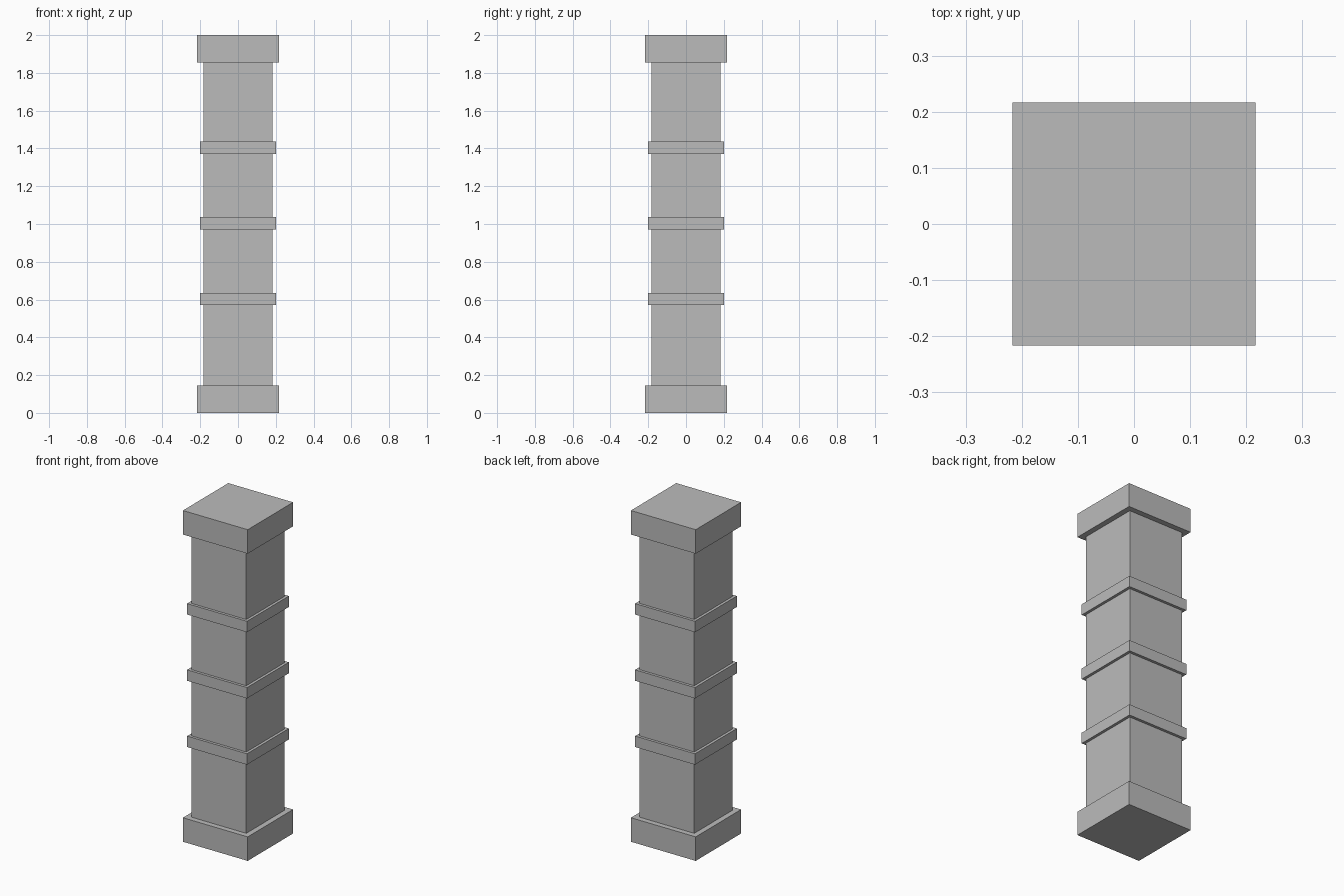
import bpy

default_cube = bpy.data.objects.get("Cube")
if default_cube:
    bpy.data.objects.remove(default_cube, do_unlink=True)

# Single stone colour
stone = bpy.data.materials.new("grey_stone")
stone.use_nodes = True
colour = (0.5, 0.5, 0.5, 1.0)
stone.diffuse_color = colour
stone.node_tree.nodes["Principled BSDF"].inputs["Base Color"].default_value = colour


def block(name, width, bottom, top):
    """Square block centred on the z axis between two heights."""
    bpy.ops.mesh.primitive_cube_add(size=1, location=(0, 0, (bottom + top) / 2))
    obj = bpy.context.object
    obj.name = name
    obj.scale = (width, width, top - bottom)
    bpy.ops.object.transform_apply(location=False, rotation=False, scale=True)
    obj.data.materials.append(stone)
    return obj


height = 2.0
end_height = 0.145
band_height = 0.066

# Base, shaft and cap
block("base", 0.433, 0, end_height)
block("shaft", 0.367, end_height, height - end_height)
block("cap", 0.433, height - end_height, height)

# Three raised bands around the shaft
for name, z in (("lower_band", 0.603), ("middle_band", 1.003), ("upper_band", 1.403)):
    block(name, 0.4, z - band_height / 2, z + band_height / 2)
